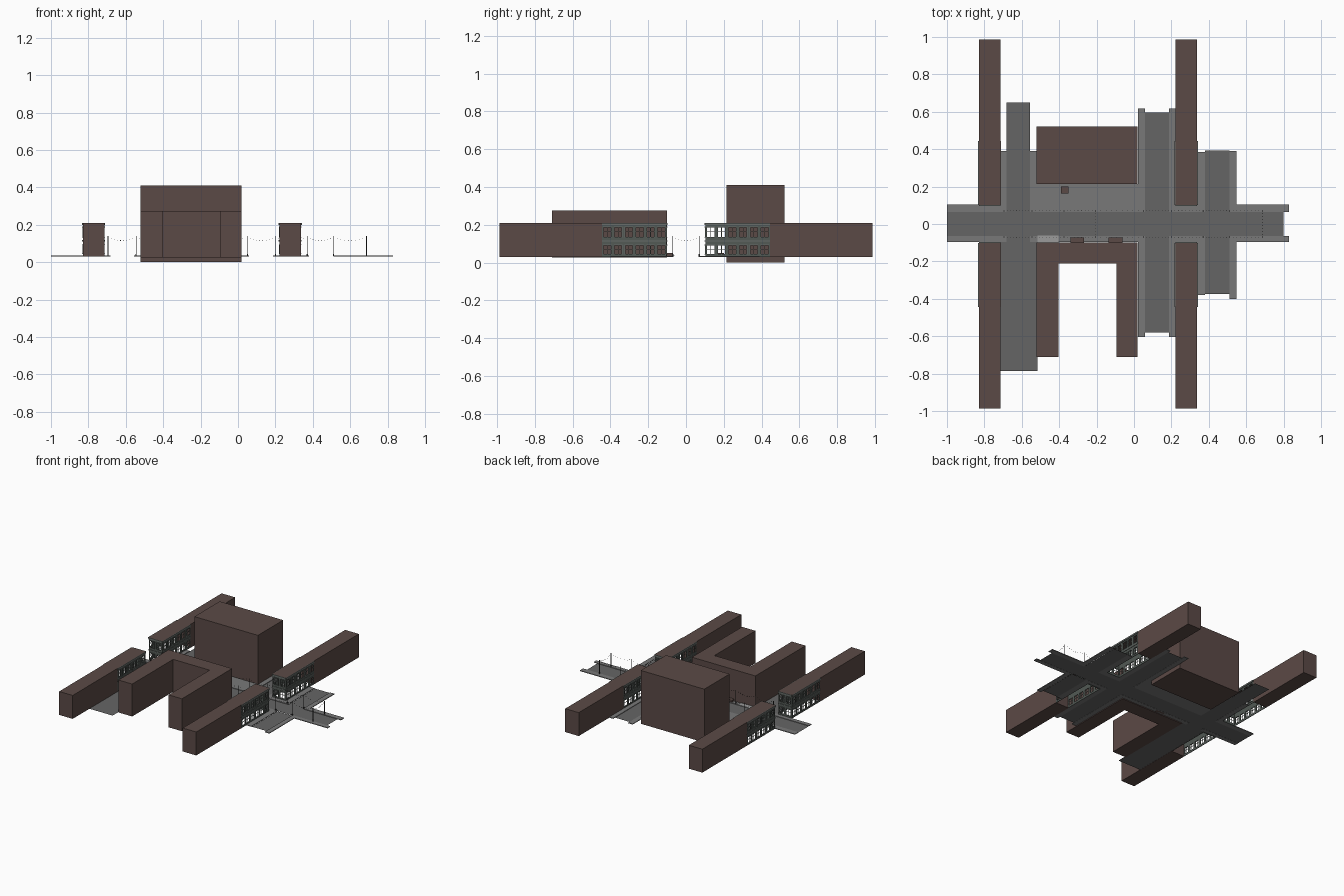
import bpy, bmesh, math
from mathutils import Matrix, Vector

if "Cube" in bpy.data.objects:
    bpy.data.objects.remove(bpy.data.objects["Cube"])


def material(name, rgb):
    m = bpy.data.materials.new(name)
    m.diffuse_color = (*rgb, 1)
    m.use_nodes = True
    m.node_tree.nodes["Principled BSDF"].inputs["Base Color"].default_value = m.diffuse_color
    return m


BROWN = material("brown", (0.105, 0.068, 0.061))
ROAD = material("asphalt", (0.13, 0.13, 0.13))
WALK = material("pavement", (0.19, 0.19, 0.19))
PALE = material("pale_paving", (0.33, 0.33, 0.33))
STONE = material("facade_grey", (0.085, 0.1, 0.09))
TRIM = material("facade_trim", (0.14, 0.155, 0.145))
METAL = material("dark_metal", (0.04, 0.04, 0.04))


def add_box(bm, x0, x1, y0, y1, z0, z1):
    m = Matrix.Translation(((x0 + x1) / 2, (y0 + y1) / 2, (z0 + z1) / 2))
    m = m @ Matrix.Diagonal((abs(x1 - x0), abs(y1 - y0), abs(z1 - z0), 1))
    bmesh.ops.create_cube(bm, size=1, matrix=m)


def finish(bm, name, mat):
    me = bpy.data.meshes.new(name)
    bm.to_mesh(me)
    bm.free()
    me.materials.append(mat)
    ob = bpy.data.objects.new(name, me)
    bpy.context.collection.objects.link(ob)
    return ob


def boxes(name, mat, items):
    bm = bmesh.new()
    for b in items:
        add_box(bm, *b)
    return finish(bm, name, mat)


def planes(name, mat, items):
    bm = bmesh.new()
    for x0, x1, y0, y1, z in items:
        bm.faces.new([bm.verts.new(p) for p in
                      ((x0, y0, z), (x1, y0, z), (x1, y1, z), (x0, y1, z))])
    return finish(bm, name, mat)


# Large plain buildings
boxes("main_hall", BROWN, [(-0.52, 0.02, 0.213, 0.52, 0, 0.41)])
bm = bmesh.new()
outline = [(-0.52, -0.10), (-0.52, -0.71), (-0.403, -0.71), (-0.403, -0.212),
           (-0.093, -0.212), (-0.093, -0.71), (0.02, -0.71), (0.02, -0.10)]
face = bm.faces.new([bm.verts.new((x, y, 0.026)) for x, y in outline])
top = bmesh.ops.extrude_face_region(bm, geom=[face])["geom"]
bmesh.ops.translate(bm, vec=(0, 0, 0.249),
                    verts=[v for v in top if isinstance(v, bmesh.types.BMVert)])
bmesh.ops.recalc_face_normals(bm, faces=bm.faces)
finish(bm, "courtyard_building", BROWN)

# Roads are flat sheets
planes("roads", ROAD, [
    (-1, 0.80, -0.065, 0.065, 0.031),
    (-0.683, -0.555, 0.065, 0.65, 0.031), (-0.715, -0.517, -0.785, -0.065, 0.031),
    (0.06, 0.187, 0.065, 0.595, 0.031), (0.06, 0.187, -0.58, -0.065, 0.031),
    (0.38, 0.51, 0.065, 0.392, 0.029), (0.38, 0.51, -0.375, -0.065, 0.029)])

# Raised pavements along every street
Z0, Z1 = 0.03, 0.035
walks = []
for x0, x1 in ((-1, -0.683), (-0.555, 0.06), (0.187, 0.38), (0.51, 0.83)):
    walks += [(x0, x1, 0.065, 0.105, Z0, Z1), (x0, x1, -0.097, -0.065, Z0, Z1)]
for x0, x1, ya, yb in ((0.022, 0.06, -0.603, 0.617), (0.187, 0.222, -0.603, 0.617),
                       (0.335, 0.38, -0.38, 0.385), (0.51, 0.547, -0.40, 0.39)):
    walks += [(x0, x1, 0.105, yb, Z0, Z1), (x0, x1, ya, -0.097, Z0, Z1)]
walks += [(-0.715, -0.683, 0.105, 0.39, Z0, Z1), (-0.555, -0.52, 0.105, 0.39, Z0, Z1),
          (-0.52, 0.022, 0.105, 0.213, Z0, Z1)]
boxes("pavements", WALK, walks)
boxes("pale_forecourt", PALE, [(-0.517, -0.403, -0.10, -0.062, 0.035, 0.037)])
boxes("entrance_steps", BROWN, [(-0.34, -0.268, -0.10, -0.072, 0.03, 0.05),
                                (-0.135, -0.062, -0.10, -0.072, 0.03, 0.05)])
boxes("plaza_plinth", BROWN, [(-0.39, -0.35, 0.163, 0.2, 0.034, 0.05)])


def facade(wall, trim, length, bays, place):
    """Windowed wall along local x, outside towards -y; place maps to the world."""
    def put(bm, *b):
        n = len(bm.verts)
        add_box(bm, *b)
        bm.verts.ensure_lookup_table()
        for v in bm.verts[n:]:
            v.co = Vector(place(*v.co))
    t = 0.004
    pitch = length / bays
    # horizontal bands
    for z0, z1 in ((0.03, 0.046), (0.092, 0.136), (0.186, 0.208)):
        put(wall, 0, length, 0, t, z0, z1)
    # piers
    for i in range(bays + 1):
        a = max(0, i * pitch - 0.0095)
        b = min(length, i * pitch + 0.0095)
        for z0, z1 in ((0.046, 0.092), (0.136, 0.186)):
            put(wall, a, b, 0, t, z0, z1)
    # cornices
    for z0, z1, d in ((0.112, 0.118, 0.004), (0.198, 0.21, 0.005)):
        put(trim, 0, length, -d, 0, z0, z1)
    # frames, mullions and sills
    for i in range(bays):
        c = (i + 0.5) * pitch
        w = pitch / 2 - 0.0095
        for z0, z1 in ((0.046, 0.092), (0.136, 0.186)):
            put(trim, c - 0.0015, c + 0.0015, 0.001, 0.003, z0, z1)
            zm = z0 + (z1 - z0) * 0.55
            put(trim, c - w, c + w, 0.001, 0.003, zm - 0.0015, zm + 0.0015)
            put(trim, c - w - 0.003, c + w + 0.003, -0.003, 0, z1, z1 + 0.004)
            put(trim, c - w - 0.003, c + w + 0.003, -0.003, 0, z0 - 0.003, z0)
            for s in (-1, 1):
                e = c + s * w
                put(trim, e, e + s * 0.003, -0.002, 0, z0, z1)


# Four row buildings: solid far part, hollow windowed part near the crossing
for side, xa, xb in (("west", -0.83, -0.715), ("east", 0.221, 0.336)):
    for end, s in (("north", 1), ("south", -1)):
        boxes(f"row_{side}_{end}", BROWN, [
            (xa, xb, s * 0.445, s * 0.987, 0.03, 0.21),
            (xa, xb, s * 0.102, s * 0.445, 0.205, 0.21)])
        wall, trim = bmesh.new(), bmesh.new()
        facade(wall, trim, 0.343, 6, lambda u, v, z: (xb - v, s * (0.102 + u), z))
        facade(wall, trim, 0.343, 6, lambda u, v, z: (xa + v, s * (0.102 + u), z))
        facade(wall, trim, 0.115, 2, lambda u, v, z: (xa + u, s * (0.102 + v), z))
        for bm in (wall, trim):
            bmesh.ops.recalc_face_normals(bm, faces=bm.faces)
        finish(wall, f"facade_{side}_{end}", STONE)
        finish(trim, f"facade_trim_{side}_{end}", TRIM)

# Lamp posts on both kerbs
POSTS = (-0.695, -0.545, -0.375, -0.205, 0.05, 0.2, 0.37, 0.51, 0.687)
posts = []
for x in POSTS:
    for y in (-0.07, 0.07):
        posts.append((x - 0.0015, x + 0.0015, y - 0.0015, y + 0.0015, 0.034, 0.14))
        posts.append((x - 0.003, x + 0.003, y - 0.003, y + 0.003, 0.034, 0.045))
boxes("lamp_posts", METAL, posts)

# Sagging strings of small bulbs along and across the street
bulbs = bmesh.new()


def string(p, q, n=9, sag=0.022):
    p, q = Vector(p), Vector(q)
    for i in range(n + 1):
        t = i / n
        c = p.lerp(q, t) - Vector((0, 0, sag * 4 * t * (1 - t)))
        r = 0.0015
        add_box(bulbs, c.x - r, c.x + r, c.y - r, c.y + r, c.z - r, c.z + r)


for y in (-0.07, 0.07):
    for a, b in zip(POSTS, POSTS[1:]):
        string((a, y, 0.138), (b, y, 0.138))
for x in (-0.205, 0.687):
    string((x, -0.07, 0.138), (x, 0.07, 0.138))
finish(bulbs, "string_lights", METAL)
